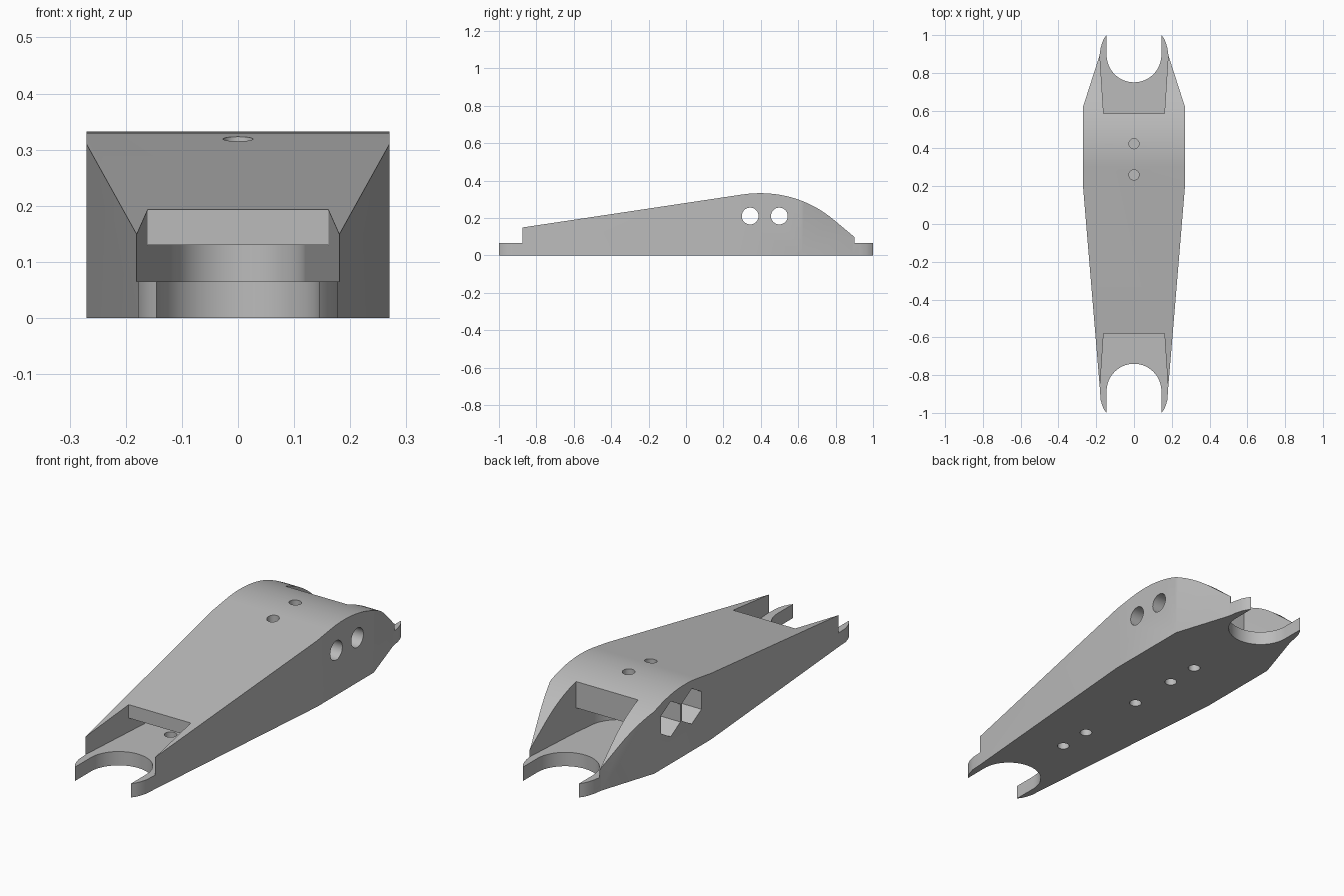
import bpy, bmesh, math
from mathutils import Vector
from mathutils.geometry import interpolate_bezier

cube = bpy.data.objects.get("Cube")
if cube:
    bpy.data.objects.remove(cube, do_unlink=True)

grey = bpy.data.materials.new("plain grey")
grey.use_nodes = True
colour = (0.5, 0.5, 0.5, 1)
grey.diffuse_color = colour
grey.node_tree.nodes["Principled BSDF"].inputs["Base Color"].default_value = colour


def prism(name, points, axis, low, high):
    """Extrude a closed outline along x (points are y, z) or z (points are x, y)."""
    bm = bmesh.new()
    place = (lambda p: (low, p[0], p[1])) if axis == "x" else (lambda p: (p[0], p[1], low))
    face = bm.faces.new([bm.verts.new(place(p)) for p in points])
    ext = bmesh.ops.extrude_face_region(bm, geom=[face])
    shift = Vector((high - low, 0, 0) if axis == "x" else (0, 0, high - low))
    bmesh.ops.translate(bm, vec=shift,
                        verts=[v for v in ext["geom"] if isinstance(v, bmesh.types.BMVert)])
    bmesh.ops.recalc_face_normals(bm, faces=bm.faces)
    mesh = bpy.data.meshes.new(name)
    bm.to_mesh(mesh)
    bm.free()
    obj = bpy.data.objects.new(name, mesh)
    mesh.materials.append(grey)
    bpy.context.scene.collection.objects.link(obj)
    return obj


def arc(cx, cy, r, start, end, steps):
    return [(cx + r * math.cos(math.radians(start + (end - start) * i / steps)),
             cy + r * math.sin(math.radians(start + (end - start) * i / steps)))
            for i in range(steps + 1)]


def ring(cx, cy, r, sides, turn=0):
    return arc(cx, cy, r, turn, turn + 360, sides)[:-1]


def mirrored(half):
    return half + [(-x, y) for x, y in reversed(half)]


def combine(obj, tool, operation):
    mod = obj.modifiers.new("cut", "BOOLEAN")
    mod.operation, mod.solver, mod.object = operation, "EXACT", tool
    result = bpy.data.meshes.new_from_object(
        obj.evaluated_get(bpy.context.evaluated_depsgraph_get()))
    obj.modifiers.clear()
    obj.data = result
    bpy.data.objects.remove(tool, do_unlink=True)


# Side profile with the rounded hump
hump = [(p.x, p.y) for p in interpolate_bezier(
    Vector((0.3, 0.325)), Vector((0.43, 0.3445)), Vector((0.62, 0.332)), Vector((0.79, 0.19)), 24)]
profile = [(-1, 0), (-1, 0.065), (-0.9, 0.065), (-0.9, 0.145)] + hump + [
    (0.94, 0.065), (1, 0.065), (1, 0)]
body = prism("arm_body", profile, "x", -0.4, 0.4)

# Plan outline with rounded fork tips
tip = [(0.145, 1), (0.157, 0.985), (0.168, 0.962), (0.177, 0.93), (0.183, 0.89)]
half = [(x, -y) for x, y in tip[:-1]] + [(0.18, -0.88), (0.27, 0.2), (0.27, 0.62)] + tip[::-1]
combine(body, prism("plan_outline", mirrored(half), "z", -0.1, 0.5), "INTERSECT")

# Each end: open pocket, undercut with a round end, and a fork notch
ends = [(-1, 0.88, 0.58, 0.02, 0.12, 0.13, 0.885), (1, 0.9, 0.585, -0.5, 0.15, 0.18, 0.895)]
for side, mouth, wall, centre, radius, roof, notch in ends:
    def flip(points):
        return [(x, side * y) for x, y in points]
    pocket = [(0.161, wall), (0.181, mouth), (0.3, mouth + 0.02), (0.3, 1.1)]
    combine(body, prism("pocket", flip(mirrored(pocket)), "z", 0.065, 0.5), "DIFFERENCE")
    inner = -centre
    tunnel = [(0.181, mouth), (0.161, wall)] + arc(0, inner, radius, 0, -180, 24) + [
        (-0.161, wall), (-0.181, mouth)]
    combine(body, prism("undercut", flip(tunnel), "z", 0.065, roof), "DIFFERENCE")
    fork = [(0.145, 1.1)] + arc(0, notch, 0.145, 0, -180, 32) + [(-0.145, 1.1)]
    combine(body, prism("fork_notch", flip(fork), "z", -0.1, 0.3), "DIFFERENCE")

# Cross bolt holes with hexagonal recesses on the right side
for y in (0.343, 0.499):
    combine(body, prism("bolt_hole", ring(y, 0.21, 0.045, 32), "x", -0.5, 0.5), "DIFFERENCE")
    combine(body, prism("nut_recess", ring(y, 0.21, 0.083, 6, 30), "x", -0.5, -0.15), "DIFFERENCE")

# Small screw holes in the base and on the top
for y in (-0.5, -0.34, 0.01, 0.26, 0.425):
    depth = 0.1 if y < 0.1 else 0.05
    combine(body, prism("base_hole", ring(0, y, 0.027, 24), "z", -0.1, depth), "DIFFERENCE")
for y in (0.26, 0.425):
    combine(body, prism("top_hole", ring(0, y, 0.027, 24), "z", 0.26, 0.5), "DIFFERENCE")

bpy.ops.object.select_all(action="DESELECT")
body.select_set(True)
bpy.context.view_layer.objects.active = body
bpy.ops.object.shade_smooth_by_angle(angle=math.radians(25))
